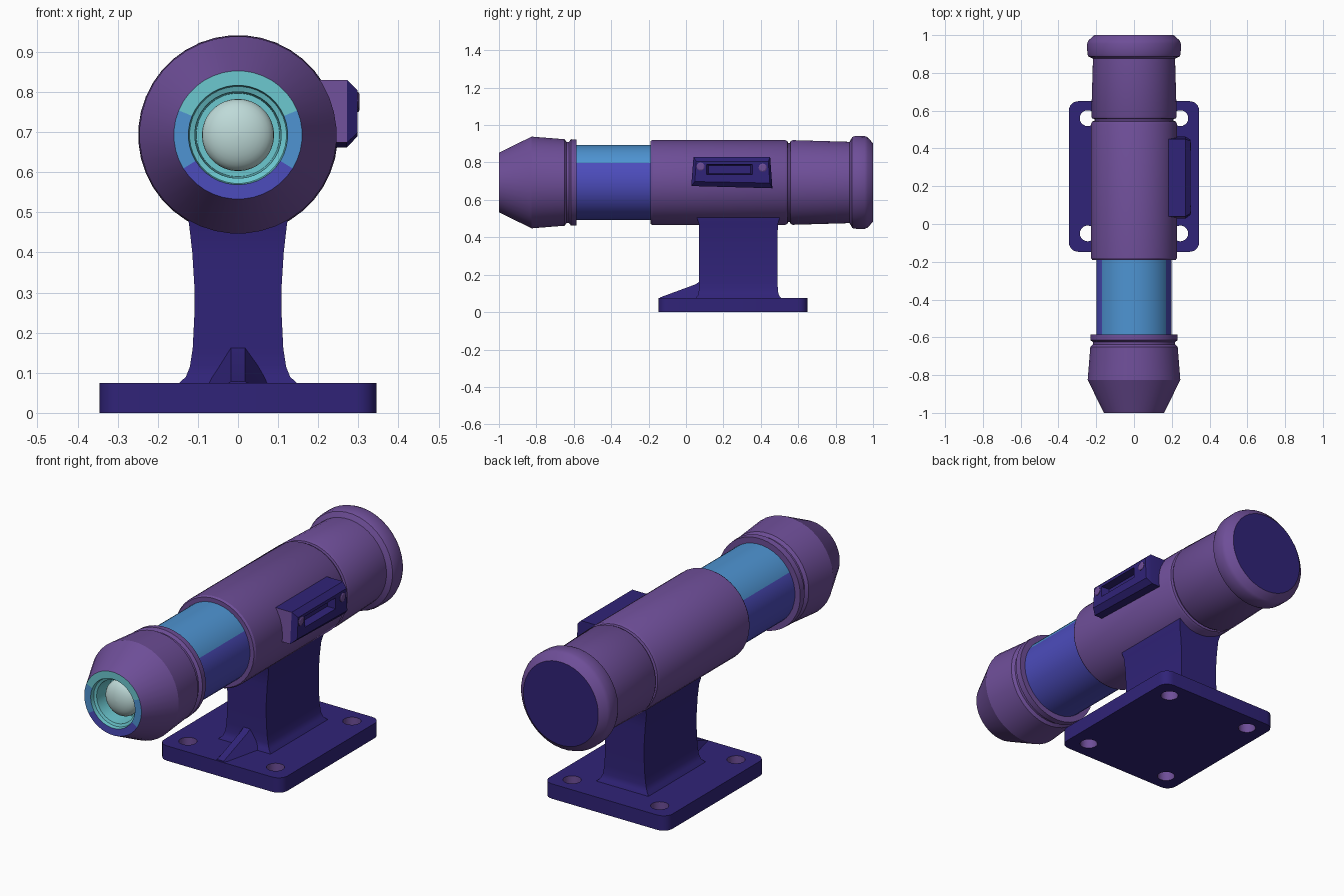
import bpy, bmesh, math
from mathutils import Vector

if "Cube" in bpy.data.objects:
    bpy.data.objects.remove(bpy.data.objects["Cube"])

AX = 0.693   # height of the tube axis


def mat(name, hexcode):
    lin = [((int(hexcode[i:i + 2], 16) / 255 + 0.055) / 1.055) ** 2.4 for i in (0, 2, 4)]
    m = bpy.data.materials.new(name)
    m.diffuse_color = (*lin, 1)
    m.use_nodes = True
    m.node_tree.nodes["Principled BSDF"].inputs["Base Color"].default_value = m.diffuse_color
    return m


PURPLE = mat("purple", "6E4E98")
INDIGO = mat("dark indigo", "302378")
SKY = mat("sky blue", "4E94D2")
VIOLET = mat("violet blue", "4C4CBC")
TEAL = mat("pale teal", "6CC8D0")
PEARL = mat("pearl", "BEDAD8")


def finish(ob, mats, rule=None, angle=30):
    for m in mats:
        ob.data.materials.append(m)
    if rule:
        for p in ob.data.polygons:
            p.material_index = rule(p)
    bpy.ops.object.select_all(action='DESELECT')
    ob.select_set(True)
    bpy.context.view_layer.objects.active = ob
    bpy.ops.object.shade_smooth_by_angle(angle=math.radians(angle))
    return ob


def loft(name, loops, mats, rule=None, angle=30):
    """Bridge equal-length vertex loops and cap both ends."""
    bm = bmesh.new()
    rings = [[bm.verts.new(v) for v in loop] for loop in loops]
    n = len(rings[0])
    for a, b in zip(rings, rings[1:]):
        for i in range(n):
            j = (i + 1) % n
            bm.faces.new((a[i], a[j], b[j], b[i]))
    bm.faces.new(rings[0])
    bm.faces.new(rings[-1])
    bmesh.ops.recalc_face_normals(bm, faces=bm.faces)
    me = bpy.data.meshes.new(name)
    bm.to_mesh(me)
    bm.free()
    ob = bpy.data.objects.new(name, me)
    bpy.context.collection.objects.link(ob)
    return finish(ob, mats, rule, angle)


def lathe(name, profile, mats, rule=None, seg=40, angle=30):
    """Turn a (radius, y) profile around the tube axis."""
    turn = [2 * math.pi * (i + 0.5) / seg for i in range(seg)]
    return loft(name, [[(r * math.cos(t), y, AX + r * math.sin(t)) for t in turn]
                       for r, y in profile], mats, rule, angle)


# Main tube with the groove and flared rear cap; the end disc is indigo
lathe("main_tube", [(0.15, -0.19), (0.222, -0.19), (0.228, -0.18), (0.228, 0.53),
                    (0.222, 0.542), (0.211, 0.546), (0.211, 0.556), (0.222, 0.559),
                    (0.227, 0.57), (0.218, 0.875), (0.243, 0.888), (0.248, 0.9),
                    (0.249, 0.955), (0.242, 0.972), (0.21, 1.0)],
      [PURPLE, INDIGO], lambda p: int(p.center.y > 0.995))

# Two-tone sleeve between the tube and the nose
lathe("sleeve", [(0.2, -0.62), (0.2, -0.17)], [SKY, VIOLET],
      lambda p: int(p.center.z < AX + 0.1))


# Nose cap with collar, coloured front ring and recessed opening
def nose_rule(p):
    c = p.center
    r = math.hypot(c.x, c.z - AX)
    if r > 0.15 or c.y > -0.85:
        return 0
    if r > 0.126:
        return 1 if c.z > AX + 0.06 else 2 if c.z > AX - 0.08 else 3
    return 1


lathe("nose_cap", [(0.15, -0.585), (0.23, -0.585), (0.232, -0.615), (0.218, -0.625),
                   (0.218, -0.638), (0.232, -0.65), (0.246, -0.825), (0.16, -1.0),
                   (0.124, -1.0), (0.121, -0.98), (0.108, -0.975), (0.104, -0.88)],
      [PURPLE, TEAL, SKY, VIOLET], nose_rule)

# Domed lens in the opening
lathe("lens", [(0.09, -0.87)] + [(0.09 * math.cos(a), -0.92 - 0.05 * math.sin(a))
      for a in [math.pi / 2 * k / 8.2 for k in range(9)]], [PEARL], angle=60)


# Mounting plate: rounded outline with four through holes
def add_spline(curve, pts):
    s = curve.splines.new('POLY')
    s.points.add(len(pts) - 1)
    for p, (x, y) in zip(s.points, pts):
        p.co = (x, y, 0, 1)
    s.use_cyclic_u = True


def arc(cx, cy, r, a0, a1, n):
    return [(cx + r * math.cos(a0 + (a1 - a0) * k / n), cy + r * math.sin(a0 + (a1 - a0) * k / n))
            for k in range(n)]


cu = bpy.data.curves.new("mounting_plate", 'CURVE')
cu.dimensions = '2D'
cu.fill_mode = 'BOTH'
cu.extrude = 0.0375
R = 0.05
corners = [(0.345 - R, 0.65 - R), (-0.345 + R, 0.65 - R),
           (-0.345 + R, -0.147 + R), (0.345 - R, -0.147 + R)]
outline = []
for k, (cx, cy) in enumerate(corners):
    outline += arc(cx, cy, R, k * math.pi / 2, (k + 1) * math.pi / 2, 6)
    outline.append((cx + R * round(math.cos((k + 1) * math.pi / 2)),
                    cy + R * round(math.sin((k + 1) * math.pi / 2))))
add_spline(cu, outline)
HOLES = [(sx * 0.245, y) for sx in (-1, 1) for y in (-0.05, 0.56)]
for hx, hy in HOLES:
    add_spline(cu, arc(hx, hy, 0.042, 0, 2 * math.pi, 20))
plate = bpy.data.objects.new("mounting_plate", cu)
plate.location.z = 0.0375
bpy.context.collection.objects.link(plate)
bpy.context.view_layer.objects.active = plate
plate.select_set(True)
bpy.ops.object.convert(target='MESH')
plate = bpy.context.view_layer.objects.active


def in_hole(p):
    return int(abs(p.normal.z) < 0.5 and
               any(math.hypot(p.center.x - x, p.center.y - y) < 0.044 for x, y in HOLES))


finish(plate, [INDIGO, PURPLE], in_hole)


# Waisted post: (z, half width, half depth) sections
SECT = [(0.06, 0.155, 0.235), (0.076, 0.145, 0.228), (0.09, 0.13, 0.217), (0.115, 0.12, 0.211),
        (0.16, 0.113, 0.21), (0.24, 0.109, 0.21), (0.32, 0.109, 0.21), (0.40, 0.114, 0.21),
        (0.47, 0.122, 0.211), (0.50, 0.127, 0.22), (0.54, 0.13, 0.225)]
loft("post", [[(sx * w, 0.28 + sy * d, z) for sx, sy in ((-1, -1), (1, -1), (1, 1), (-1, 1))]
              for z, w, d in SECT], [INDIGO])

# Sloping gusset in front of the post
loft("gusset", [[(-w, y, 0.07), (w, y, 0.07), (0.018, y, z), (-0.018, y, z)]
                for y, w, z in ((-0.14, 0.03, 0.078), (0.05, 0.075, 0.148), (0.09, 0.085, 0.175))],
     [INDIGO])


# Side switch housing with a recessed slot
def quad(x, y0, y1, z0, z1, slant=0.0):
    return [(x, y0 - slant, z0 + slant), (x, y1 + slant, z0),
            (x, y1, z1), (x, y0, z1)]


loft("side_housing", [quad(0.17, 0.04, 0.45, 0.662, 0.83, 0.012),
                      quad(0.272, 0.04, 0.45, 0.662, 0.83, 0.012),
                      quad(0.298, 0.055, 0.44, 0.69, 0.805, 0.008),
                      quad(0.298, 0.11, 0.355, 0.735, 0.79),
                      quad(0.258, 0.12, 0.345, 0.74, 0.785)],
     [INDIGO, PURPLE], lambda p: int(p.normal.y < -0.9 and p.center.y < 0.06))

# Two screw heads on the housing
for k, (y, z) in enumerate(((0.078, 0.778), (0.41, 0.772))):
    loft(f"screw_{k + 1}", [[(x, a, b) for a, b in arc(y, z, r, 0, 2 * math.pi, 12)]
                            for x, r in ((0.28, 0.022), (0.3, 0.022), (0.303, 0.017))], [PURPLE])
